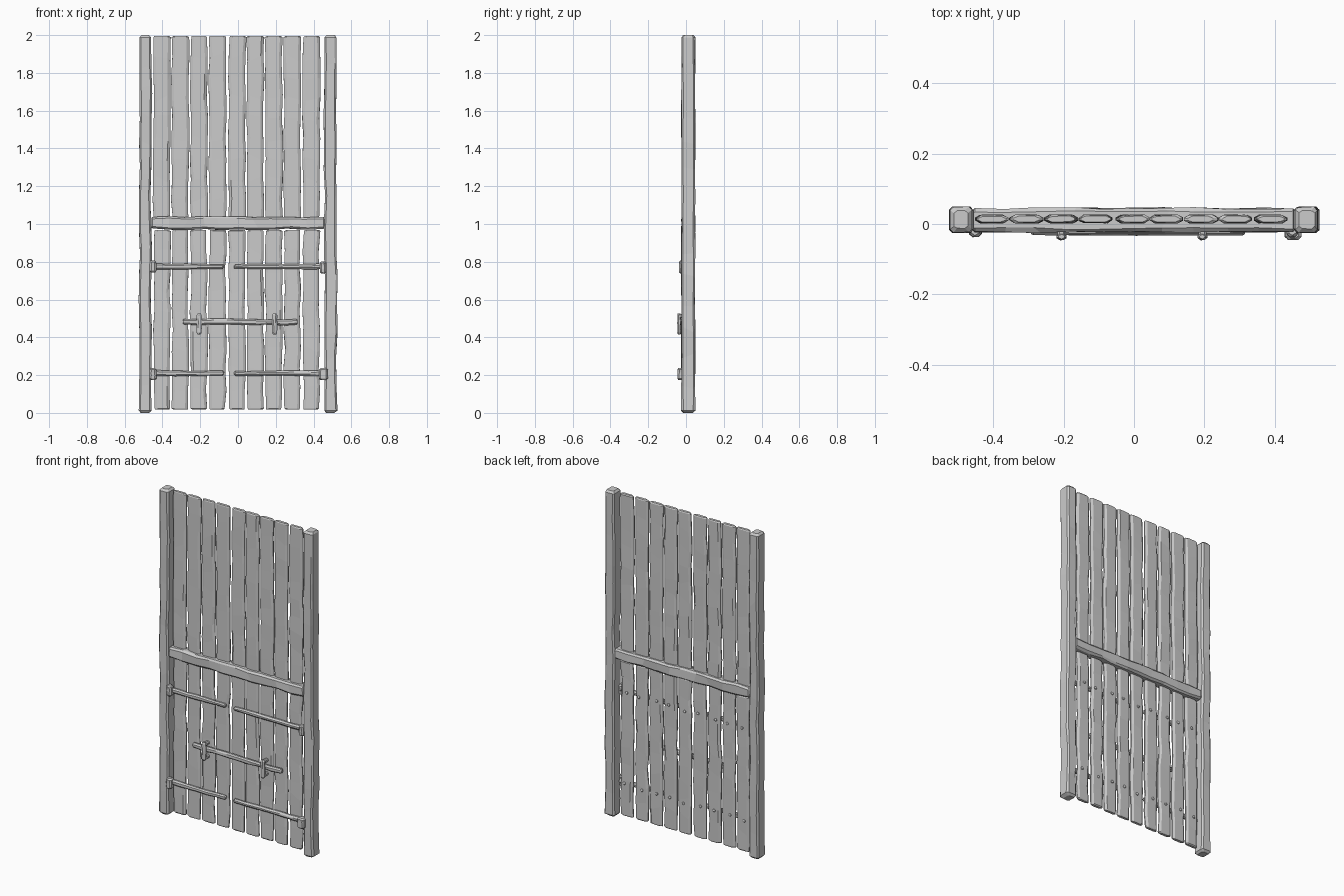
import bpy, bmesh, math, random
from mathutils import Vector

if "Cube" in bpy.data.objects:
    bpy.data.objects.remove(bpy.data.objects["Cube"])

random.seed(7)


def beam(name, axis, start, length, w, d, cw, cd, rings=8, wob=0.003, dep=0.0015, cap=0.006, taper=1.0):
    """Rough-hewn bar along an axis: chamfered-rectangle rings, slightly jittered.
    w = width across the face, d = depth, cw/cd = chamfer sizes."""
    frames = {'X': ((1, 0, 0), (0, 0, 1), (0, 1, 0)),
              'Z': ((0, 0, 1), (1, 0, 0), (0, 1, 0)),
              'Y': ((0, 1, 0), (1, 0, 0), (0, 0, 1))}
    t, u, v = (Vector(a) for a in frames[axis])
    a, b = w / 2, d / 2
    prof = [(a, -b + cd), (a, b - cd), (a - cw, b), (-a + cw, b),
            (-a, b - cd), (-a, -b + cd), (-a + cw, -b), (a - cw, -b)]
    stations = [0, cap] + [cap + (length - 2 * cap) * i / rings for i in range(1, rings)] + [length - cap, length]
    bm = bmesh.new()
    loops = []
    for k, s in enumerate(stations):
        end = k in (0, len(stations) - 1)
        f = 1 + (taper - 1) * s / length
        shift = random.uniform(-wob, wob) * 0.6
        jl, jr = random.uniform(-wob, wob), random.uniform(-wob, wob)
        ring = []
        for p, q in prof:
            pu = p * f + shift + (jr if p > 0 else jl)
            pv = q * f + random.uniform(-dep, dep)
            if end:
                pu -= math.copysign(min(cap, a * 0.4), p)
                pv *= 0.7
            ts = s if k < 2 or k > len(stations) - 3 else s + random.uniform(-.2, .2) * length / rings
            ring.append(bm.verts.new(Vector(start) + t * ts + u * pu + v * pv))
        loops.append(ring)
    for r0, r1 in zip(loops, loops[1:]):
        for i in range(8):
            j = (i + 1) % 8
            bm.faces.new((r0[i], r0[j], r1[j], r1[i]))
    bm.faces.new(loops[0])
    bm.faces.new(loops[-1])
    bmesh.ops.recalc_face_normals(bm, faces=bm.faces)
    me = bpy.data.meshes.new(name)
    bm.to_mesh(me)
    bm.free()
    ob = bpy.data.objects.new(name, me)
    bpy.context.collection.objects.link(ob)
    return ob


def knob(name, loc, scale):
    bpy.ops.mesh.primitive_ico_sphere_add(subdivisions=2, radius=1, location=loc)
    ob = bpy.context.object
    ob.name, ob.scale = name, scale
    return ob


# Side posts and middle rail
for side in (-1, 1):
    beam("side_post", 'Z', (side * 0.491, 0.012, 0), 2.0, 0.064, 0.072, 0.009, 0.009, 14, 0.004, 0.002, 0.012)
beam("middle_rail", 'X', (-0.462, 0.011, 1.005), 0.924, 0.066, 0.068, 0.01, 0.01, 10, 0.004, 0.003, 0.01)

# Planks: fixed upper wall and lower double gate
plank_x = [-0.402, -0.306, -0.208, -0.109, -0.005, 0.092, 0.19, 0.288, 0.388]
for x in plank_x:
    beam("upper_plank", 'Z', (x, 0.014, 1.02), 0.975, 0.089, 0.023, 0.014, 0.008, 9, 0.004)
    beam("lower_plank", 'Z', (x, 0.014, 0.018), 0.95, 0.086, 0.023, 0.014, 0.008, 9, 0.004)

# Hinge straps, pins on the posts, and nails through to the back
for z in (0.775, 0.21):
    beam("left_hinge_strap", 'X', (-0.465, -0.008, z), 0.39, 0.03, 0.024, 0.008, 0.008, 6, 0.002, taper=0.85)
    beam("right_hinge_strap", 'X', (-0.02, -0.008, z), 0.475, 0.025, 0.022, 0.008, 0.007, 6, 0.002, taper=1.2)
    for x in plank_x:
        knob("back_nail", (x + random.uniform(-.015, .015), 0.027, z + random.uniform(-.01, .01)), (.009, .007, .009))
for x, z, r, y in ((-0.45, 0.775, 0.017, -0.019), (-0.45, 0.205, 0.018, -0.019),
                   (0.45, 0.77, 0.016, -0.019), (0.452, 0.206, 0.023, -0.027)):
    beam("hinge_pin", 'Z', (x, y, z - 0.032), 0.064, r * 2, 0.036, 0.009, 0.009, 3, 0.001, 0.001, 0.008)

# Latch bar held by two staples
beam("latch_bar", 'X', (-0.292, -0.02, 0.482), 0.607, 0.031, 0.024, 0.008, 0.007, 8, 0.003)
for x in (-0.206, 0.194):
    beam("latch_staple", 'Z', (x, -0.036, 0.415), 0.112, 0.028, 0.019, 0.009, 0.006, 4, 0.001, 0.001, 0.01)
    for z in (0.429, 0.512):
        beam("staple_leg", 'Y', (x, -0.036, z), 0.046, 0.022, 0.02, 0.005, 0.005, 2, 0.001, 0.001, 0.004)

# Centre depth on y = 0 with no shift: posts and staples already span the measured range
